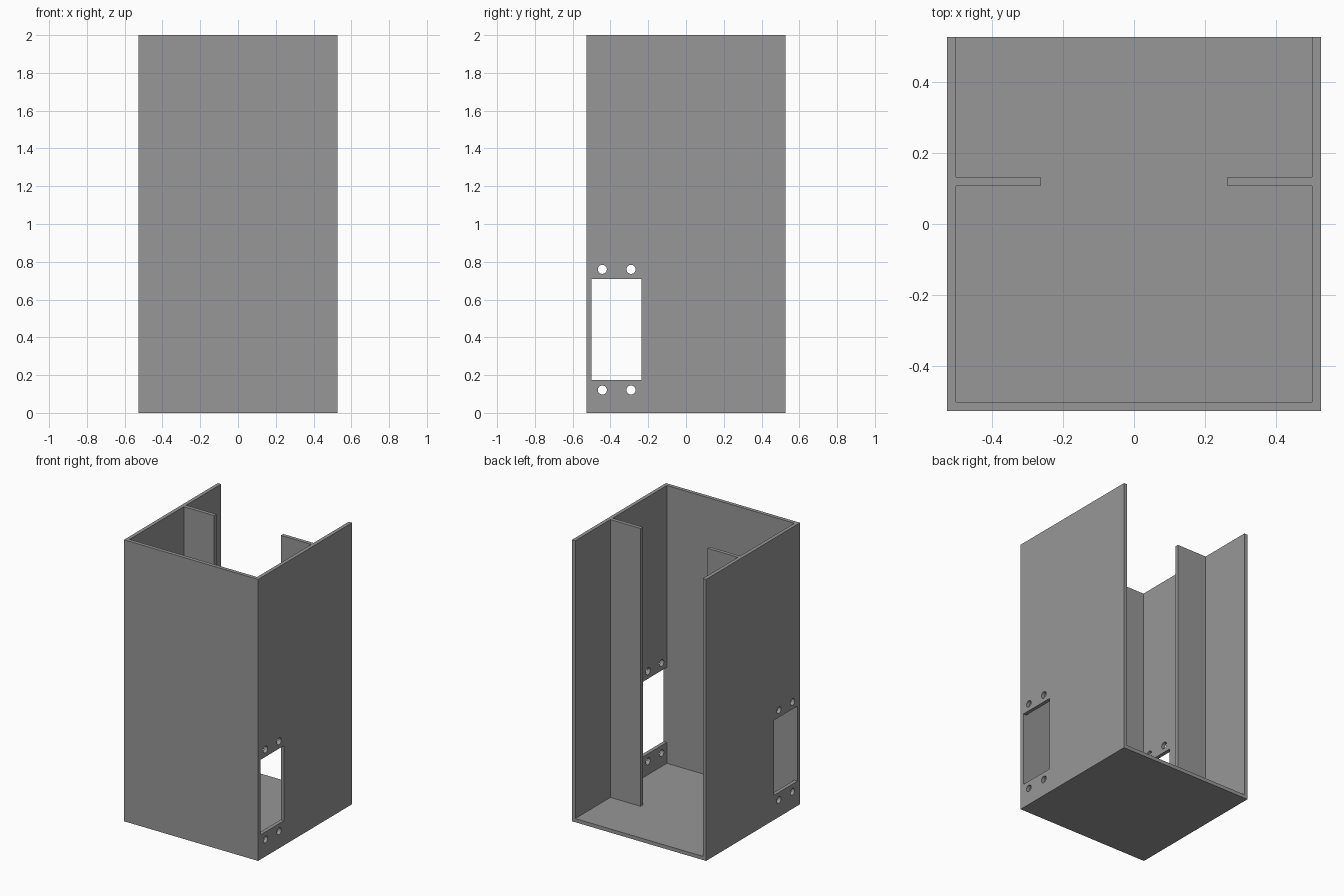
import bpy, bmesh, math

if "Cube" in bpy.data.objects:
    bpy.data.objects.remove(bpy.data.objects["Cube"])

HALF = 0.527      # half width and depth
INNER = 0.501     # inner wall face
FLOOR = 0.026
HEIGHT = 2.0

grey = bpy.data.materials.new("grey")
grey.diffuse_color = (0.31, 0.31, 0.31, 1)
grey.use_nodes = True
grey.node_tree.nodes["Principled BSDF"].inputs["Base Color"].default_value = grey.diffuse_color


def prism(name, profile, start, end, axis="z"):
    """Extrude a closed 2D profile along z (x, y points) or x (y, z points)."""
    def place(a, b, d):
        return (a, b, d) if axis == "z" else (d, a, b)
    bm = bmesh.new()
    low = [bm.verts.new(place(a, b, start)) for a, b in profile]
    high = [bm.verts.new(place(a, b, end)) for a, b in profile]
    bm.faces.new(low[::-1])
    bm.faces.new(high)
    n = len(profile)
    for i in range(n):
        j = (i + 1) % n
        bm.faces.new((low[i], low[j], high[j], high[i]))
    bmesh.ops.recalc_face_normals(bm, faces=bm.faces[:])
    mesh = bpy.data.meshes.new(name)
    bm.to_mesh(mesh)
    bm.free()
    mesh.materials.append(grey)
    obj = bpy.data.objects.new(name, mesh)
    bpy.context.collection.objects.link(obj)
    return obj


def rect(a0, a1, b0, b1):
    return [(a0, b0), (a1, b0), (a1, b1), (a0, b1)]


def circle(a, b, r, n=24):
    return [(a + r * math.cos(2 * math.pi * i / n),
             b + r * math.sin(2 * math.pi * i / n)) for i in range(n)]


# Outer block
housing = prism("housing", rect(-HALF, HALF, -HALF, HALF), 0, HEIGHT)

# Interior cavity, open at the back and top, leaving two rail fins
right = [(INNER, -INNER), (INNER, 0.107), (0.263, 0.107),
         (0.263, 0.133), (INNER, 0.133), (INNER, 0.7)]
left = [(-x, y) for x, y in reversed(right)]
cutters = [prism("cavity_cutter", right + left, FLOOR, HEIGHT + 0.2)]

# Side windows and screw holes, through both side walls
cutters.append(prism("window_cutter", rect(-0.5, -0.235, 0.175, 0.708), -0.7, 0.7, "x"))
for y in (-0.443, -0.291):
    for z in (0.121, 0.76):
        cutters.append(prism("screw_hole_cutter", circle(y, z, 0.024), -0.7, 0.7, "x"))

for cutter in cutters:
    mod = housing.modifiers.new(cutter.name, "BOOLEAN")
    mod.operation = "DIFFERENCE"
    mod.solver = "EXACT"
    mod.object = cutter

# Bake the cuts and discard the cutters
bpy.context.view_layer.update()
depsgraph = bpy.context.evaluated_depsgraph_get()
housing_mesh = bpy.data.meshes.new_from_object(housing.evaluated_get(depsgraph))
housing.modifiers.clear()
housing.data = housing_mesh
for cutter in cutters:
    bpy.data.objects.remove(cutter)
